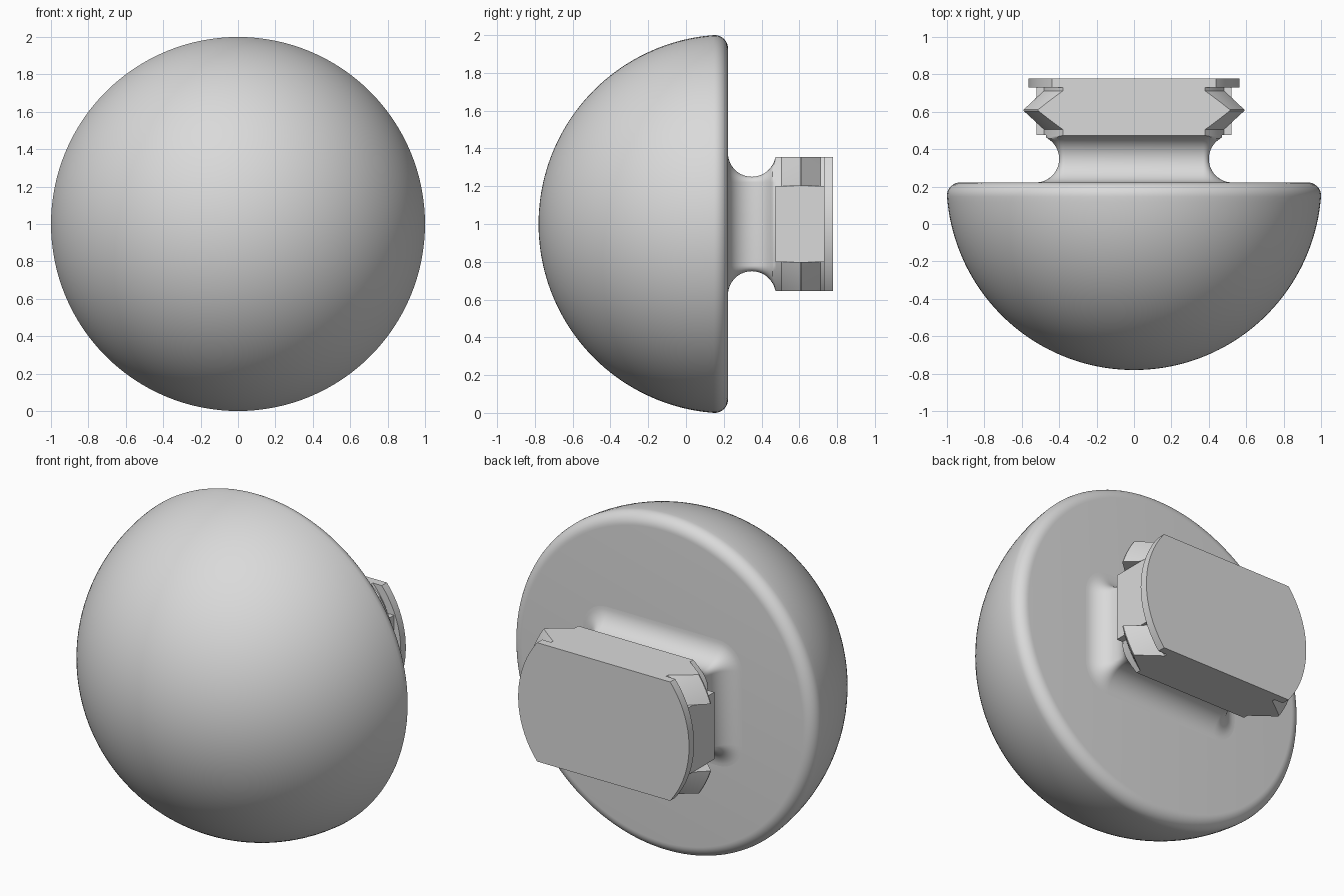
import bpy, bmesh, math

if "Cube" in bpy.data.objects:
    bpy.data.objects.remove(bpy.data.objects["Cube"])

CZ = 1.0        # height of the shared axis, which runs along y
BACK = 0.222    # flat rear of the dome
HALF_Z = 0.355  # half height of the plug
FLAT_Z = 0.2    # half height of the flat plug ends

grey = bpy.data.materials.new("plain grey")
grey.diffuse_color = (0.7, 0.7, 0.7, 1)
grey.use_nodes = True
grey.node_tree.nodes["Principled BSDF"].inputs["Base Color"].default_value = grey.diffuse_color


def loft(name, rings, cap_start, cap_end, angle):
    """Skin closed rings of (x, y, z) points that all have the same length."""
    bm = bmesh.new()
    loops = [[bm.verts.new((x, y, z + CZ)) for x, y, z in r] for r in rings]
    n = len(rings[0])
    for a, b in zip(loops, loops[1:]):
        for i in range(n):
            j = (i + 1) % n
            bm.faces.new((a[i], a[j], b[j], b[i]))
    if cap_start:
        bm.faces.new(loops[0])
    if cap_end:
        bm.faces.new(loops[-1])
    bmesh.ops.remove_doubles(bm, verts=bm.verts[:], dist=1e-5)
    bmesh.ops.recalc_face_normals(bm, faces=bm.faces[:])
    mesh = bpy.data.meshes.new(name)
    bm.to_mesh(mesh)
    bm.free()
    obj = bpy.data.objects.new(name, mesh)
    bpy.context.collection.objects.link(obj)
    mesh.materials.append(grey)
    bpy.ops.object.select_all(action='DESELECT')
    obj.select_set(True)
    bpy.context.view_layer.objects.active = obj
    bpy.ops.object.shade_smooth_by_angle(angle=math.radians(angle))
    return obj


# Dome: half sphere with a filleted rear rim
FIL = 0.07
RIM = 1.0 - FIL
R = FIL + math.hypot(RIM, FIL)
tangent = math.atan2(RIM, FIL)
profile = []
for i in range(49):
    a = 0.004 + (tangent - 0.004) * i / 48
    profile.append((R * math.sin(a), BACK - R * math.cos(a)))
for i in range(1, 11):
    a = tangent + (math.pi - tangent) * i / 10
    profile.append((RIM + FIL * math.sin(a), BACK - FIL - FIL * math.cos(a)))
SEG = 128
circle = [2 * math.pi * i / SEG for i in range(SEG)]
loft("dome", [[(r * math.cos(a), y, r * math.sin(a)) for a in circle]
              for r, y in profile], True, True, 30)


# Neck: rounded rectangle with a concave half-round waist
FLARE = 0.1265


def neck_ring(y, off, clamp):
    pts = []
    r = 0.03 + off
    for q, (sx, sz) in enumerate(((1, 1), (-1, 1), (-1, -1), (1, -1))):
        for i in range(9):
            a = math.pi / 2 * (q + i / 8)
            x = sx * 0.37 + r * math.cos(a)
            z = sz * 0.22 + r * math.sin(a)
            if clamp:  # keep the flare inside the plug outline
                z = max(-HALF_Z, min(HALF_Z, z))
                lim = 0.52 if abs(z) < FLAT_Z else math.sqrt(0.52 ** 2 - z * z)
                x = max(-lim, min(lim, x))
            pts.append((x, y, z))
    return pts


rings = []
for i in range(25):
    t = math.pi * i / 24
    rings.append(neck_ring(BACK + FLARE * (1 - math.cos(t)),
                           FLARE * (1 - math.sin(t)), i > 12))
loft("neck", rings, False, False, 40)


# Plug: round-ended block with corner snap ridges, flat ends and a rear flange
def plug_ring(y, radius, flange=False):
    zs = [(-HALF_Z + (HALF_Z - FLAT_Z) * i / 8, False) for i in range(9)]
    zs += [(-FLAT_Z + 2 * FLAT_Z * i / 12, True) for i in range(13)]
    zs += [(FLAT_Z + (HALF_Z - FLAT_Z) * i / 8, False) for i in range(9)]
    side = []
    for z, flat in zs:
        x = 0.52 if flat and not flange else math.sqrt(radius ** 2 - z * z)
        side.append((x, y, z))
    return side + [(-x, y, z) for x, y, z in reversed(side)]


rings = [plug_ring(0.475, 0.52)]
for i in range(7):
    rings.append(plug_ring(0.505 + 0.1 * i / 6, 0.52 + 0.103 * i / 6))
for i in range(7):
    rings.append(plug_ring(0.612 + 0.1 * i / 6, 0.623 - 0.103 * i / 6))
rings += [plug_ring(0.73, 0.52), plug_ring(0.73, 0.565, True),
          plug_ring(0.778, 0.565, True)]
loft("plug", rings, True, True, 25)
